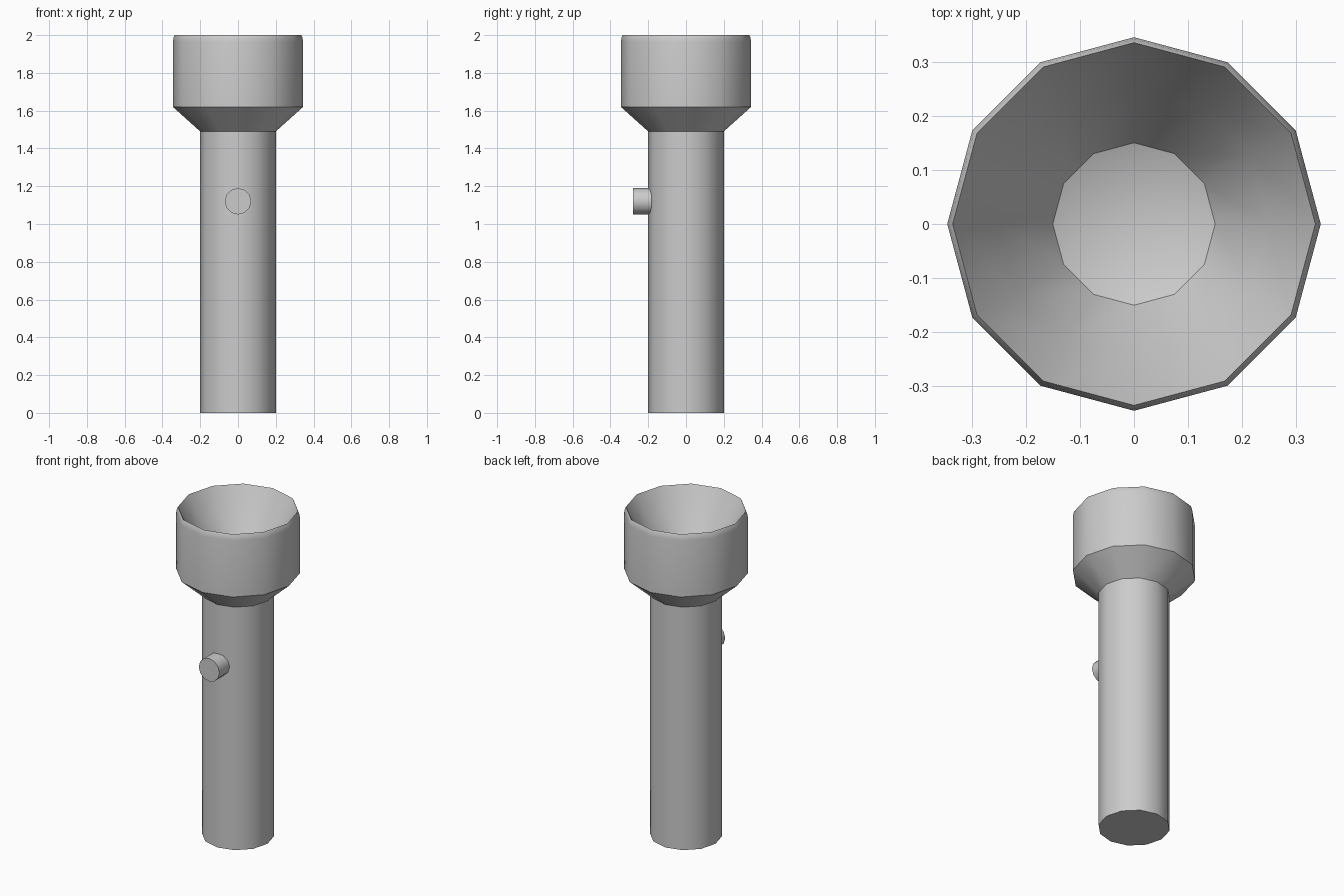
import bpy, bmesh, math

if "Cube" in bpy.data.objects:
    bpy.data.objects.remove(bpy.data.objects["Cube"])

SIDES = 12


def lathe(name, profile, smooth=None):
    """Spin (radius, z) points around z; a zero radius makes a pole."""
    bm = bmesh.new()
    rings = []
    for r, z in profile:
        if r == 0:
            rings.append([bm.verts.new((0, 0, z))])
        else:
            rings.append([bm.verts.new((r * math.cos(math.tau * i / SIDES),
                                        r * math.sin(math.tau * i / SIDES), z))
                          for i in range(SIDES)])
    for a, b in zip(rings, rings[1:]):
        for i in range(SIDES):
            j = (i + 1) % SIDES
            corners = [a[i % len(a)], a[j % len(a)], b[j % len(b)], b[i % len(b)]]
            bm.faces.new(list(dict.fromkeys(corners)))
    bmesh.ops.recalc_face_normals(bm, faces=bm.faces)
    mesh = bpy.data.meshes.new(name)
    bm.to_mesh(mesh)
    bm.free()
    obj = bpy.data.objects.new(name, mesh)
    bpy.context.collection.objects.link(obj)
    if smooth:
        smooth_by_angle(obj, smooth)
    return obj


def smooth_by_angle(obj, degrees):
    bpy.ops.object.select_all(action='DESELECT')
    obj.select_set(True)
    bpy.context.view_layer.objects.active = obj
    bpy.ops.object.shade_smooth_by_angle(angle=math.radians(degrees))


# Faceted handle, flared head and hollow reflector in one continuous skin
lathe("torch_body", [
    (0, 0), (0.2, 0), (0.2, 1.49),              # handle
    (0.345, 1.62), (0.345, 1.965),              # flare and head
    (0.341, 1.987), (0.335, 2.0),               # rounded rim
    (0.25, 1.845), (0.15, 1.69), (0, 1.63),     # reflector bowl
], smooth=35)

# Round switch on the front of the handle
bpy.ops.mesh.primitive_cylinder_add(vertices=SIDES, radius=0.07, depth=0.12,
                                    location=(0, -0.22, 1.12),
                                    rotation=(math.pi / 2, 0, 0))
switch = bpy.context.object
switch.name = "switch_button"
smooth_by_angle(switch, 35)
